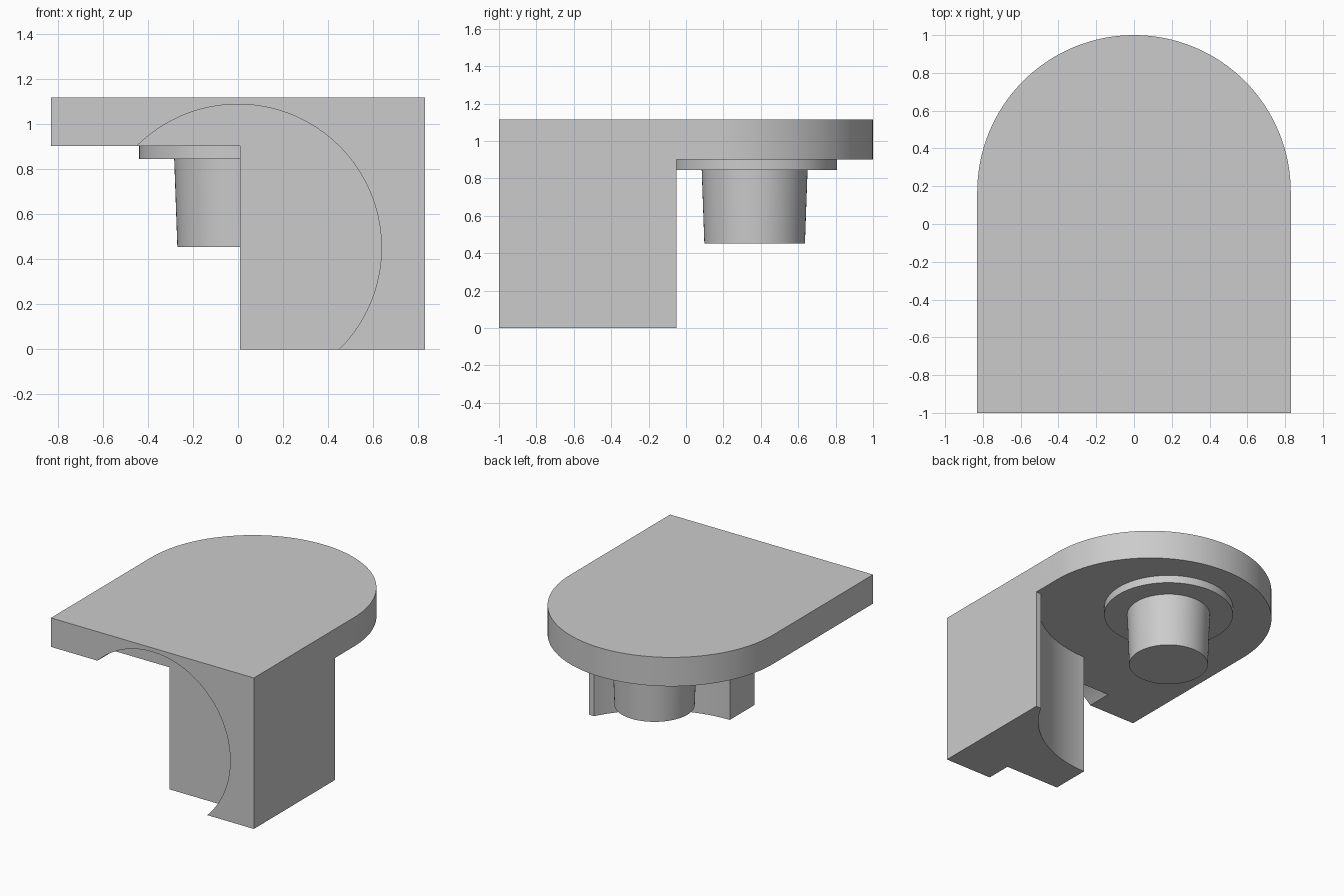
import bpy, bmesh, math
from mathutils import Matrix

cube = bpy.data.objects.get("Cube")
if cube:
    bpy.data.objects.remove(cube, do_unlink=True)

grey = bpy.data.materials.new("plain grey")
grey.use_nodes = True
grey.diffuse_color = (0.6, 0.6, 0.6, 1)
grey.node_tree.nodes["Principled BSDF"].inputs["Base Color"].default_value = grey.diffuse_color

HALF_WIDTH, TOP, UNDERSIDE = 0.83, 1.116, 0.902
PEG_Y = 0.367


def finish(name, bm):
    bmesh.ops.recalc_face_normals(bm, faces=bm.faces)
    mesh = bpy.data.meshes.new(name)
    bm.to_mesh(mesh)
    bm.free()
    mesh.materials.append(grey)
    obj = bpy.data.objects.new(name, mesh)
    bpy.context.collection.objects.link(obj)
    return obj


def arc(cx, cy, radius, start, end, steps):
    angles = [start + (end - start) * i / steps for i in range(steps + 1)]
    return [(cx + radius * math.cos(a), cy + radius * math.sin(a)) for a in angles]


def prism(name, outline, z0, z1):
    bm = bmesh.new()
    base = bm.faces.new([bm.verts.new((x, y, z0)) for x, y in outline])
    top = bmesh.ops.extrude_face_region(bm, geom=[base])["geom"]
    bmesh.ops.translate(bm, vec=(0, 0, z1 - z0),
                        verts=[v for v in top if isinstance(v, bmesh.types.BMVert)])
    return finish(name, bm)


def round_part(name, r_bottom, r_top, z0, z1):
    bm = bmesh.new()
    bmesh.ops.create_cone(bm, cap_ends=True, segments=96, radius1=r_bottom, radius2=r_top,
                          depth=z1 - z0,
                          matrix=Matrix.Translation((0, PEG_Y, (z0 + z1) / 2)))
    return finish(name, bm)


def activate(obj):
    bpy.ops.object.select_all(action="DESELECT")
    obj.select_set(True)
    bpy.context.view_layer.objects.active = obj


def cut(target, cutter):
    cutter.hide_render = True
    mod = target.modifiers.new("cut", "BOOLEAN")
    mod.operation, mod.solver, mod.object = "DIFFERENCE", "EXACT", cutter
    activate(target)
    bpy.ops.object.modifier_apply(modifier=mod.name)
    bpy.data.objects.remove(cutter, do_unlink=True)


# Body: full-height block with a rounded back
outline = [(-HALF_WIDTH, -1), (HALF_WIDTH, -1)]
outline += arc(0, 1 - HALF_WIDTH, HALF_WIDTH, 0, math.pi, 64)
body = prism("body", outline, 0, TOP)

# Clear the space under the plate, leaving a leg with a hollowed back corner
LEG_X, LEG_BACK, HOLLOW = 0.008, -0.05, 0.89
start = -math.acos(LEG_X / HOLLOW)
end = math.asin((LEG_BACK - PEG_Y) / HOLLOW)
space = [(LEG_X, -2)] + arc(0, PEG_Y, HOLLOW, start, end, 32)
space += [(2, LEG_BACK), (2, 2), (-2, 2), (-2, -2)]
cut(body, prism("space_cutter", space, -1, UNDERSIDE))

# Shallow round recess in the front face
bm = bmesh.new()
bmesh.ops.create_cone(bm, cap_ends=True, segments=128, radius1=0.636, radius2=0.636, depth=1,
                      matrix=Matrix.Translation((0, -1.31, 0.451)) @ Matrix.Rotation(math.pi / 2, 4, "X"))
cut(body, finish("recess_cutter", bm))

# Round flange and tapered peg under the plate
flange = round_part("flange", 0.44, 0.44, 0.845, UNDERSIDE)
peg = round_part("peg", 0.269, 0.283, 0.453, 0.846)

for part in (body, flange, peg):
    activate(part)
    bpy.ops.object.shade_smooth_by_angle(angle=math.radians(30))
